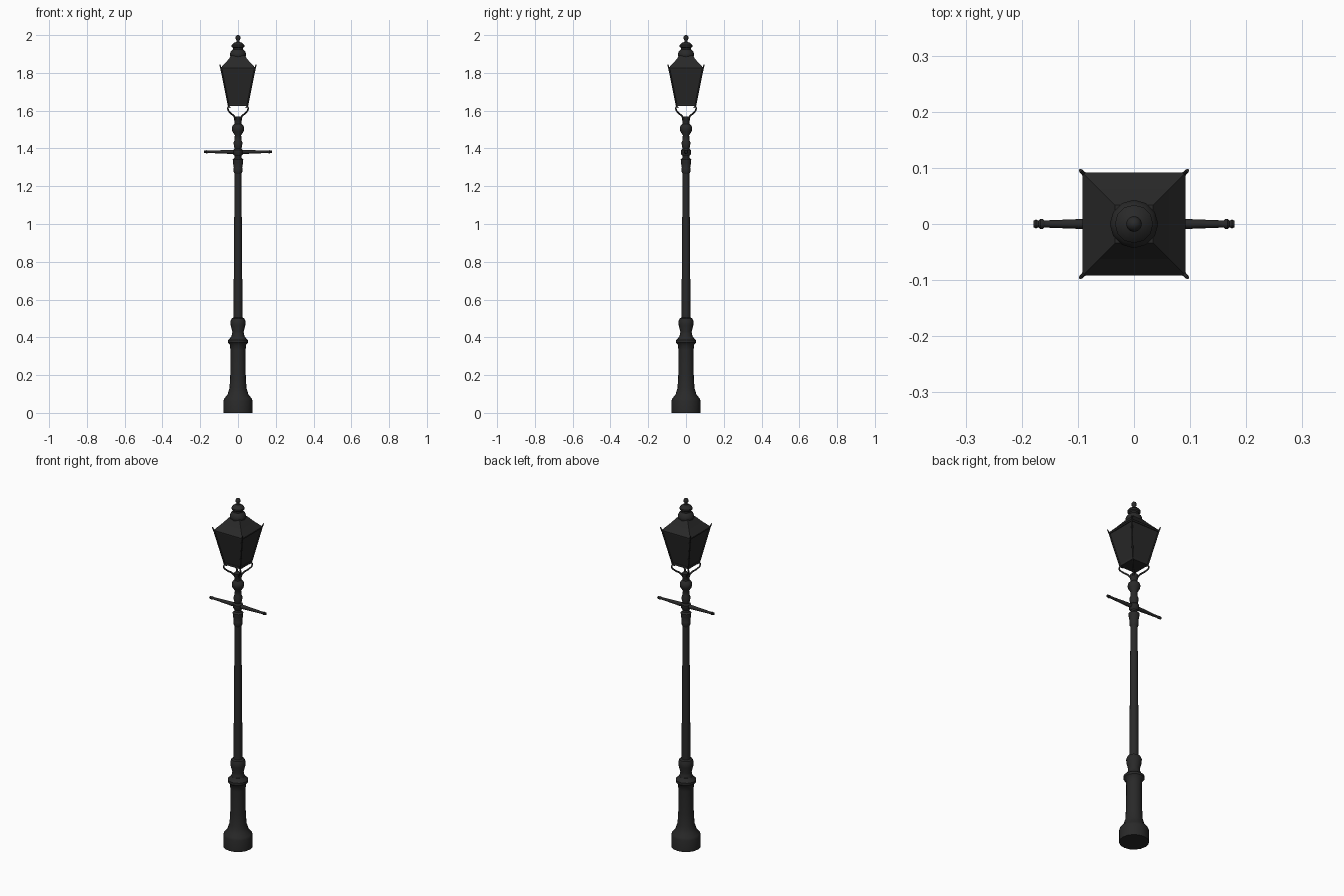
import bpy, bmesh, math
from mathutils import Vector

if "Cube" in bpy.data.objects:
    bpy.data.objects.remove(bpy.data.objects["Cube"])

iron = bpy.data.materials.new("black iron")
iron.diffuse_color = (0.022, 0.022, 0.022, 1)
iron.use_nodes = True
iron.node_tree.nodes["Principled BSDF"].inputs["Base Color"].default_value = iron.diffuse_color


def finish(name, bm, smooth=True):
    bmesh.ops.recalc_face_normals(bm, faces=bm.faces)
    mesh = bpy.data.meshes.new(name)
    bm.to_mesh(mesh)
    bm.free()
    mesh.materials.append(iron)
    ob = bpy.data.objects.new(name, mesh)
    bpy.context.collection.objects.link(ob)
    if smooth:
        bpy.ops.object.select_all(action='DESELECT')
        bpy.context.view_layer.objects.active = ob
        ob.select_set(True)
        bpy.ops.object.shade_smooth_by_angle(angle=math.radians(40))
    return ob


def loft(name, profile, sides=16, turn=0.0, along_x=False, smooth=True):
    """Stack of (radius, height) rings, capped at both ends."""
    bm = bmesh.new()
    rings = []
    for r, h in profile:
        ring = []
        for i in range(sides):
            a = turn + math.tau * i / sides
            c, s = r * math.cos(a), r * math.sin(a)
            ring.append(bm.verts.new((h, c, s) if along_x else (c, s, h)))
        rings.append(ring)
    for lo, hi in zip(rings, rings[1:]):
        for i in range(sides):
            j = (i + 1) % sides
            bm.faces.new((lo[i], lo[j], hi[j], hi[i]))
    bm.faces.new(rings[0])
    bm.faces.new(rings[-1])
    return finish(name, bm, smooth)


def rod(name, points, radii, sides=8, bezier=False):
    """Round bar through points, with a radius at each."""
    cu = bpy.data.curves.new(name, 'CURVE')
    cu.dimensions = '3D'
    cu.bevel_depth = 1.0
    cu.bevel_resolution = sides // 4
    cu.use_fill_caps = True
    cu.resolution_u = 4
    sp = cu.splines.new('BEZIER' if bezier else 'POLY')
    pts = sp.bezier_points if bezier else sp.points
    pts.add(len(points) - 1)
    for p, co, r in zip(pts, points, radii):
        p.radius = r
        if bezier:
            p.co = co
            p.handle_left_type = p.handle_right_type = 'AUTO'
        else:
            p.co = (*co, 1)
    cu.materials.append(iron)
    ob = bpy.data.objects.new(name, cu)
    bpy.context.collection.objects.link(ob)
    return ob


# Foot and pedestal
loft("pedestal", [(.077, 0), (.077, .065), (.072, .078), (.056, .095), (.050, .115),
                  (.045, .13), (.041, .20), (.040, .33), (.043, .36), (.054, .372),
                  (.054, .385), (.042, .395), (.036, .405)])
# Vase and tapering column
loft("column", [(.036, .40), (.031, .42), (.030, .43), (.039, .465), (.040, .485),
                (.034, .50), (.024, .505), (.024, .52), (.018, 1.27)])
# Turned collars above the column
loft("upper_collars", [(.018, 1.265), (.023, 1.275), (.024, 1.295), (.022, 1.30), (.027, 1.325),
                       (.028, 1.342), (.019, 1.35), (.018, 1.36), (.026, 1.37), (.026, 1.392),
                       (.018, 1.40), (.021, 1.41), (.024, 1.43), (.018, 1.445), (.017, 1.47),
                       (.030, 1.49), (.033, 1.505), (.030, 1.518), (.018, 1.53),
                       (.018, 1.545), (.021, 1.55), (.021, 1.57)])

# Ladder bar with ringed ends
for side, label in ((-1, "left"), (1, "right")):
    loft("ladder_bar_" + label, [(r, side * x) for r, x in (
        (.012, 0), (.011, .05), (.009, .09), (.0065, .155), (.0065, .160),
        (.009, .163), (.009, .167), (.006, .170), (.008, .175), (.006, .179))],
        sides=10, along_x=True).location.z = 1.382

# Lantern: a square tapering body, roof and bottom plate
Q, D = math.pi / 4, math.sqrt(2)
loft("lantern_body", [(.049 * D, 1.632), (.088 * D, 1.825)], 4, Q, smooth=False)
loft("lantern_bottom_rim", [(.052 * D, 1.624), (.052 * D, 1.636)], 4, Q, smooth=False)
loft("lantern_roof", [(.091 * D, 1.818), (.092 * D, 1.826), (.062 * D, 1.858),
                      (.034 * D, 1.892)], 4, Q, smooth=False)
# Chimney cap and finial
loft("chimney_finial", [(.036, 1.875), (.043, 1.892), (.043, 1.902), (.037, 1.915),
                        (.026, 1.924), (.026, 1.932), (.034, 1.938), (.034, 1.947),
                        (.024, 1.958), (.009, 1.964), (.008, 1.972), (.013, 1.981),
                        (.014, 1.988), (.010, 1.996), (.003, 2.0)], 12)

# Corner posts and curled brackets on the four diagonals
for i, (sx, sy) in enumerate(((1, 1), (-1, 1), (-1, -1), (1, -1)), 1):
    def at(d, z):
        return (sx * d, sy * d, z)
    rod(f"corner_post_{i}", [at(.050, 1.626), at(.089, 1.82), at(.0955, 1.843)],
        [.004, .004, .003])
    rod(f"bracket_{i}", [at(.012, 1.555), at(.022, 1.572), at(.040, 1.588), at(.053, 1.608),
                         at(.050, 1.622), at(.042, 1.616)],
        [.005, .005, .0045, .004, .004, .003], bezier=True)
